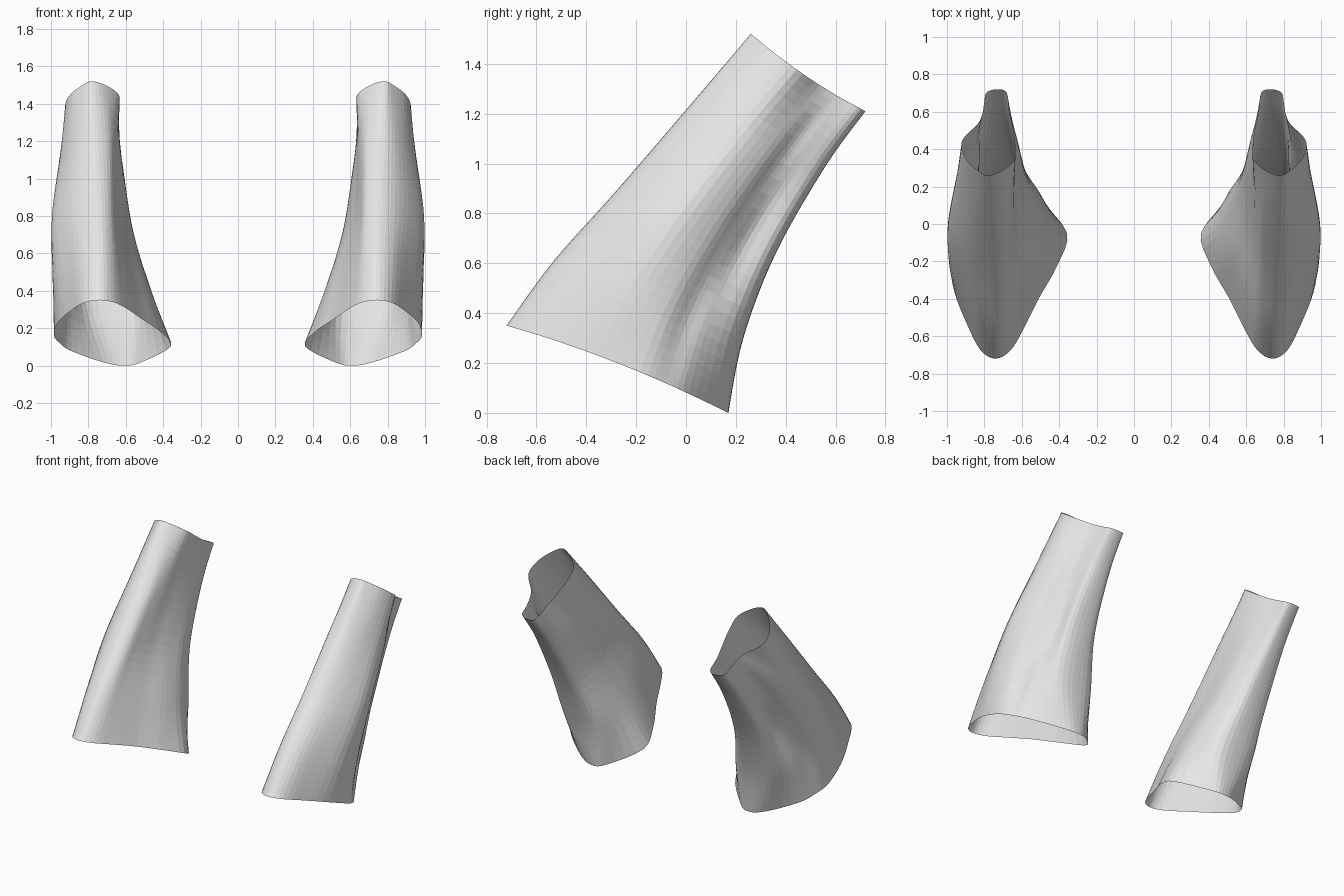
import bpy
import bmesh
from mathutils import Vector

cube = bpy.data.objects.get("Cube")
if cube:
    bpy.data.objects.remove(cube, do_unlink=True)

# Single cloth colour
cloth = bpy.data.materials.new("light_grey_cloth")
cloth.use_nodes = True
cloth.diffuse_color = (0.8, 0.8, 0.8, 1)
cloth.node_tree.nodes["Principled BSDF"].inputs["Base Color"].default_value = cloth.diffuse_color

# Front and back edges of the sleeve as (y, z), from cuff to shoulder
FRONT = [(-.72, .35), (-.53, .61), (-.28, .89), (.03, 1.25), (.26, 1.52)]
BACK = [(.17, 0), (.23, .3), (.36, .64), (.56, .99), (.72, 1.21)]

# Front-to-back stations: along the outer side, then returning on the inner side
STATIONS = [0, .05, .2, .4, .6, .72, .82, .96, 1, .96, .76, .56, .36, .18, .05]

# Sideways position at each station; the dip on the outer side is the elbow fold
WIDTHS = [
    [.74, .82, .89, .96, .985, .95, .89, .72, .61, .52, .36, .41, .51, .59, .66],
    [.74, .83, .91, .985, .98, .92, .89, .81, .67, .53, .465, .49, .56, .62, .67],
    [.75, .84, .93, .995, .96, .89, .835, .82, .70, .61, .56, .58, .62, .65, .68],
    [.77, .84, .91, .95, .91, .85, .83, .80, .72, .66, .62, .62, .635, .65, .69],
    [.78, .83, .90, .92, .835, .81, .80, .79, .73, .68, .67, .65, .635, .64, .71],
]


def spline(points, steps, closed):
    """Smooth curve through the points."""
    n = len(points)
    pick = (lambda i: points[i % n]) if closed else (lambda i: points[min(max(i, 0), n - 1)])
    result = []
    for i in range(n if closed else n - 1):
        a, b, c, d = (pick(i + k) for k in (-1, 0, 1, 2))
        for s in range(steps):
            t = s / steps
            result.append(b + 0.5 * t * (c - a + t * (2 * a - 5 * b + 4 * c - d
                                                      + t * (3 * (b - c) + d - a))))
    return result if closed else result + [points[-1]]


def key_ring(index):
    """One control loop spanning the front and back edges, slightly bowed."""
    (fy, fz), (by, bz) = FRONT[index], BACK[index]
    bow = 0.1 - 0.045 * index
    return [Vector((x, fy + (by - fy) * u, fz + (bz - fz) * u + bow * u * (1 - u)))
            for x, u in zip(WIDTHS[index], STATIONS)]


def build_sleeve(name, side):
    keys = [key_ring(i) for i in range(len(WIDTHS))]
    lengthwise = [spline(list(line), 6, False) for line in zip(*keys)]
    rings = [spline(list(ring), 4, True) for ring in zip(*lengthwise)]
    bm = bmesh.new()
    loops = [[bm.verts.new((p.x * side, p.y, p.z)) for p in ring] for ring in rings]
    count = len(loops[0])
    for low, high in zip(loops, loops[1:]):
        for j in range(count):
            k = (j + 1) % count
            quad = [low[j], low[k], high[k], high[j]]
            bm.faces.new(quad if side > 0 else quad[::-1])
    mesh = bpy.data.meshes.new(name)
    bm.to_mesh(mesh)
    bm.free()
    mesh.materials.append(cloth)
    sleeve = bpy.data.objects.new(name, mesh)
    bpy.context.collection.objects.link(sleeve)


# Open tubes, one on each side
build_sleeve("left_sleeve", 1)
build_sleeve("right_sleeve", -1)
